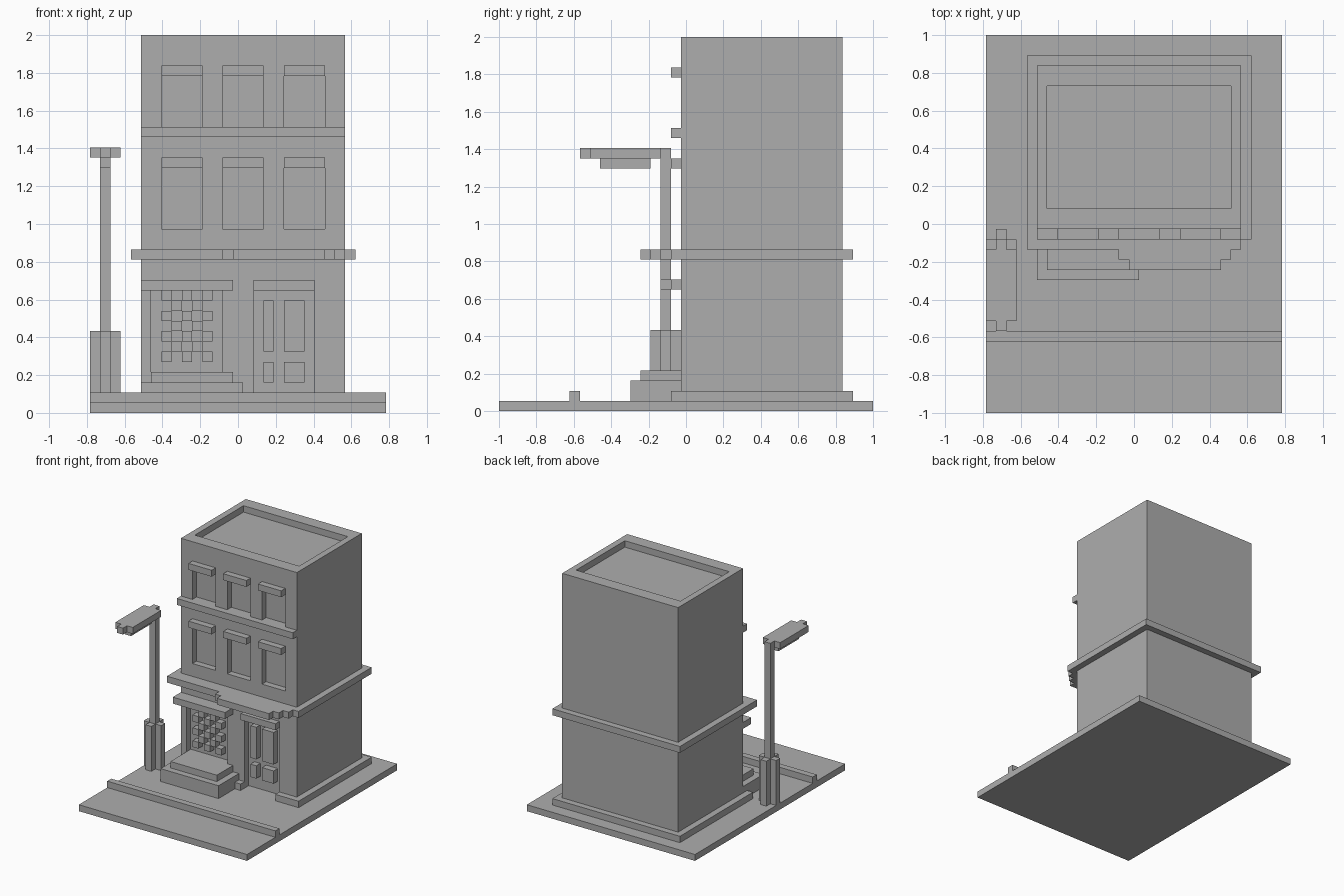
import bpy
import bmesh

cube = bpy.data.objects.get("Cube")
if cube:
    bpy.data.objects.remove(cube, do_unlink=True)

U = 2 / 37  # one block of the building grid

stone = bpy.data.materials.new("plain grey")
stone.use_nodes = True
GREY = (0.42, 0.42, 0.42, 1)
stone.diffuse_color = GREY
stone.node_tree.nodes["Principled BSDF"].inputs["Base Color"].default_value = GREY


def prism(bm, outline, z0, z1):
    """Extrude a ground outline, given in blocks, from z0 up to z1."""
    base = [bm.verts.new(((x - 14.5) * U, (y - 18.5) * U, z0 * U)) for x, y in outline]
    face = bm.faces.new(base)
    result = bmesh.ops.extrude_face_region(bm, geom=[face], use_keep_orig=True)
    top = [v for v in result["geom"] if isinstance(v, bmesh.types.BMVert)]
    bmesh.ops.translate(bm, verts=top, vec=(0, 0, (z1 - z0) * U))


def rect(x0, x1, y0, y1):
    return [(x0, y0), (x1, y0), (x1, y1), (x0, y1)]


def plus(x, y):
    """Outline of a cross, three blocks wide, with its corner at x, y."""
    return [(x + 1, y), (x + 2, y), (x + 2, y + 1), (x + 3, y + 1), (x + 3, y + 2),
            (x + 2, y + 2), (x + 2, y + 3), (x + 1, y + 3), (x + 1, y + 2),
            (x, y + 2), (x, y + 1), (x + 1, y + 1)]


def part(name, *prisms):
    bm = bmesh.new()
    for outline, z0, z1 in prisms:
        prism(bm, outline, z0, z1)
    bmesh.ops.recalc_face_normals(bm, faces=bm.faces)
    mesh = bpy.data.meshes.new(name)
    bm.to_mesh(mesh)
    bm.free()
    mesh.materials.append(stone)
    obj = bpy.data.objects.new(name, mesh)
    bpy.context.collection.objects.link(obj)
    return obj


# Ground and curb
part("pavement", (rect(0, 29, 0, 37), 0, 1))
part("curb", (rect(0, 29, 7, 8), 1, 2))

# Building with openings and a sunken roof
WINDOW_X = (7, 13, 19)
WINDOW_Z = ((18, 24), (28, 33))
building = part("building", (rect(5, 25, 18, 34), 1, 37))
openings = [(rect(x, x + 4, 17, 19), z0, z1) for x in WINDOW_X for z0, z1 in WINDOW_Z]
openings += [(rect(6, 13, 17, 19), 4, 12),
             (rect(16, 22, 17, 19), 0, 12),
             (rect(6, 24, 20, 32), 36, 38)]
cutter = part("opening_cutter", *openings)
cutter.hide_render = True
cut = building.modifiers.new("openings", "BOOLEAN")
cut.operation = "DIFFERENCE"
cut.solver = "EXACT"
cut.object = cutter
bpy.context.view_layer.objects.active = building
bpy.ops.object.modifier_apply(modifier=cut.name)
bpy.data.objects.remove(cutter, do_unlink=True)

# Plinth, open at the door
part("plinth", ([(4, 17), (16, 17), (16, 19), (22, 19), (22, 17),
                 (26, 17), (26, 35), (4, 35)], 1, 2))

# Cornice with a stepped canopy over the door
part("cornice", ([(4, 16), (13, 16), (13, 15), (14, 15), (14, 14), (23, 14), (23, 15),
                  (24, 15), (24, 16), (25, 16), (25, 17), (26, 17), (26, 35), (4, 35)], 15, 16))

# Upper floors
part("sill_band", (rect(5, 25, 17, 18), 27, 28))
for z0, z1 in WINDOW_Z:
    part("window_lintels", *[(rect(x, x + 4, 17, 18), z1, z1 + 1) for x in WINDOW_X])

# Shop window with a chequered lattice
part("shop_lintel", (rect(5, 14, 16, 18), 12, 13))
part("lattice", *[(rect(x, x + 1, 18, 19), z, z + 1)
                  for x in range(7, 12) for z in range(5, 12) if (x + z) % 2 == 0])
part("lower_step", (rect(5, 15, 13, 18), 1, 3))
part("upper_step", (rect(6, 14, 14, 18), 3, 4))

# Door
part("door_lintel", (rect(16, 22, 17, 18), 12, 13))
part("door_panels", *[(rect(x0, x1, 18, 19), z0, z1)
                      for x0, x1 in ((17, 18), (19, 21)) for z0, z1 in ((3, 5), (6, 11))])

# Street lamp
part("lamp_base", (plus(0, 15), 1, 8))
part("lamp_pole", (rect(1, 2, 16, 17), 8, 25))
part("lamp_head", ([(0, 9), (1, 9), (1, 8), (2, 8), (2, 9), (3, 9), (3, 16),
                    (2, 16), (2, 17), (1, 17), (1, 16), (0, 16)], 25, 26))
part("lamp_bulb", (rect(1, 2, 10, 15), 24, 25))
